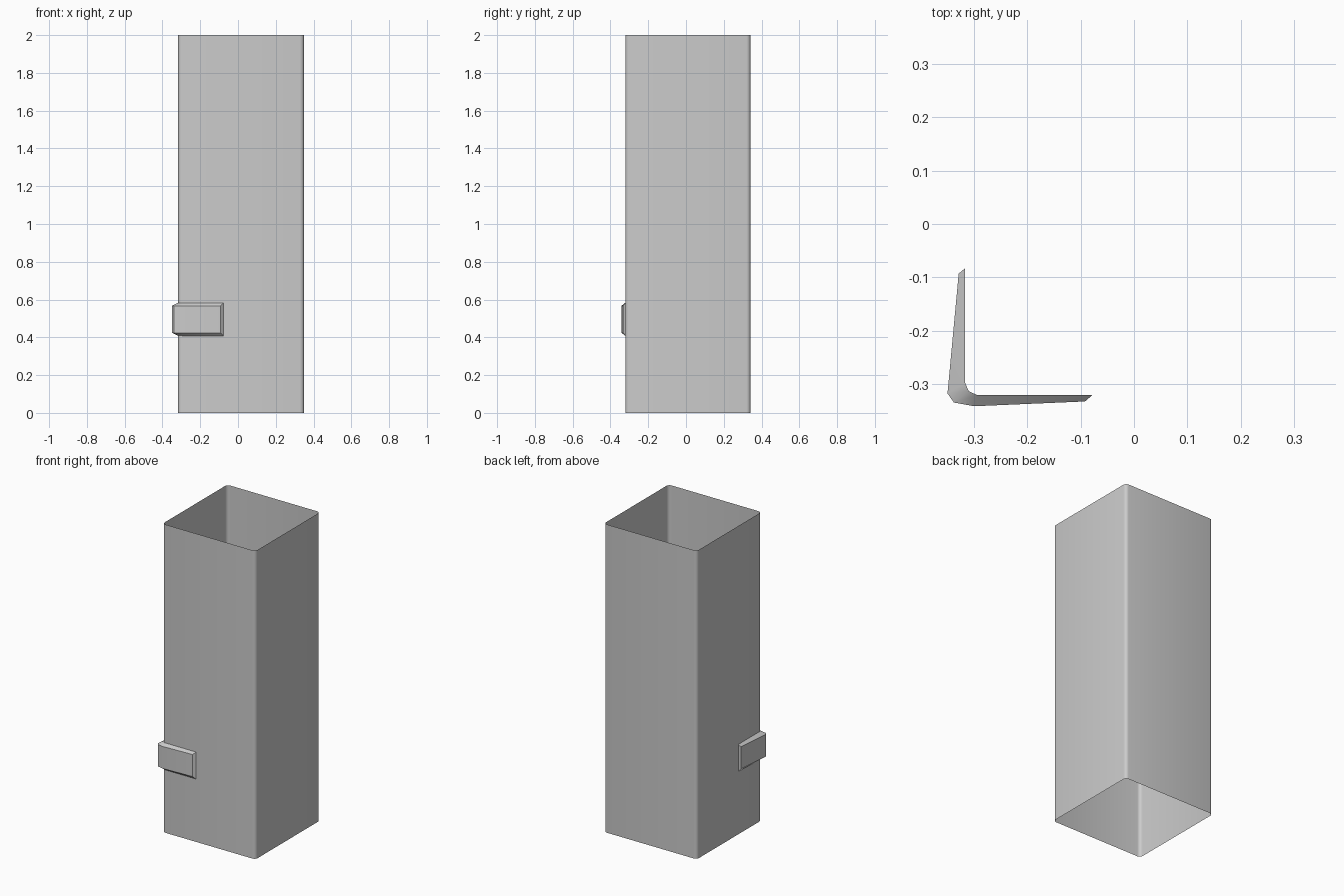
import bpy, math

if "Cube" in bpy.data.objects:
    bpy.data.objects.remove(bpy.data.objects["Cube"])

def make_object(name, verts, faces):
    mesh = bpy.data.meshes.new(name)
    mesh.from_pydata(verts, [], faces)
    mesh.update()
    obj = bpy.data.objects.new(name, mesh)
    bpy.context.collection.objects.link(obj)
    return obj

def skin(rows, closed):
    """Join equal-length point rows with quads."""
    n = len(rows[0])
    verts = [p for row in rows for p in row]
    faces = []
    for r in range(len(rows) - 1):
        for i in range(n if closed else n - 1):
            j = (i + 1) % n
            faces.append((r * n + i, r * n + j, (r + 1) * n + j, (r + 1) * n + i))
    return verts, faces

def rounded_rect(x0, x1, y0, y1, r, steps):
    pts = []
    corners = [(x1 - r, y0 + r, -90), (x1 - r, y1 - r, 0),
               (x0 + r, y1 - r, 90), (x0 + r, y0 + r, 180)]
    for cx, cy, start in corners:
        for s in range(steps + 1):
            a = math.radians(start + 90 * s / steps)
            pts.append((cx + r * math.cos(a), cy + r * math.sin(a)))
    return pts

# Open square tube with thin walls and softened corners
outline = rounded_rect(-0.317, 0.35, -0.321, 0.342, 0.022, 4)
tube = make_object("square_tube", *skin([[(x, y, z) for x, y in outline] for z in (0, 2)], True))

# Corner clip: tapered band wrapped around the front left corner
base = [(-0.317, -0.083), (-0.317, -0.298), (-0.310, -0.314), (-0.294, -0.321), (-0.078, -0.321)]
outer = [(-0.329, -0.093), (-0.350, -0.318), (-0.338, -0.335), (-0.300, -0.342), (-0.092, -0.333)]
levels = [(base, 0.583), (outer, 0.567), (outer, 0.424), (base, 0.408)]
rows = [[(x, y, z) for x, y in path] for path, z in reversed(levels)]
verts, faces = skin(rows, False)
n = len(base)
faces += [(0, n, 2 * n, 3 * n), (4 * n - 1, 3 * n - 1, 2 * n - 1, n - 1)]
clip = make_object("corner_clip", verts, faces)

# Smooth the rounded corners, keep the bevel edges crisp
for obj in (tube, clip):
    bpy.ops.object.select_all(action='DESELECT')
    obj.select_set(True)
    bpy.context.view_layer.objects.active = obj
    bpy.ops.object.shade_smooth_by_angle(angle=math.radians(32))
